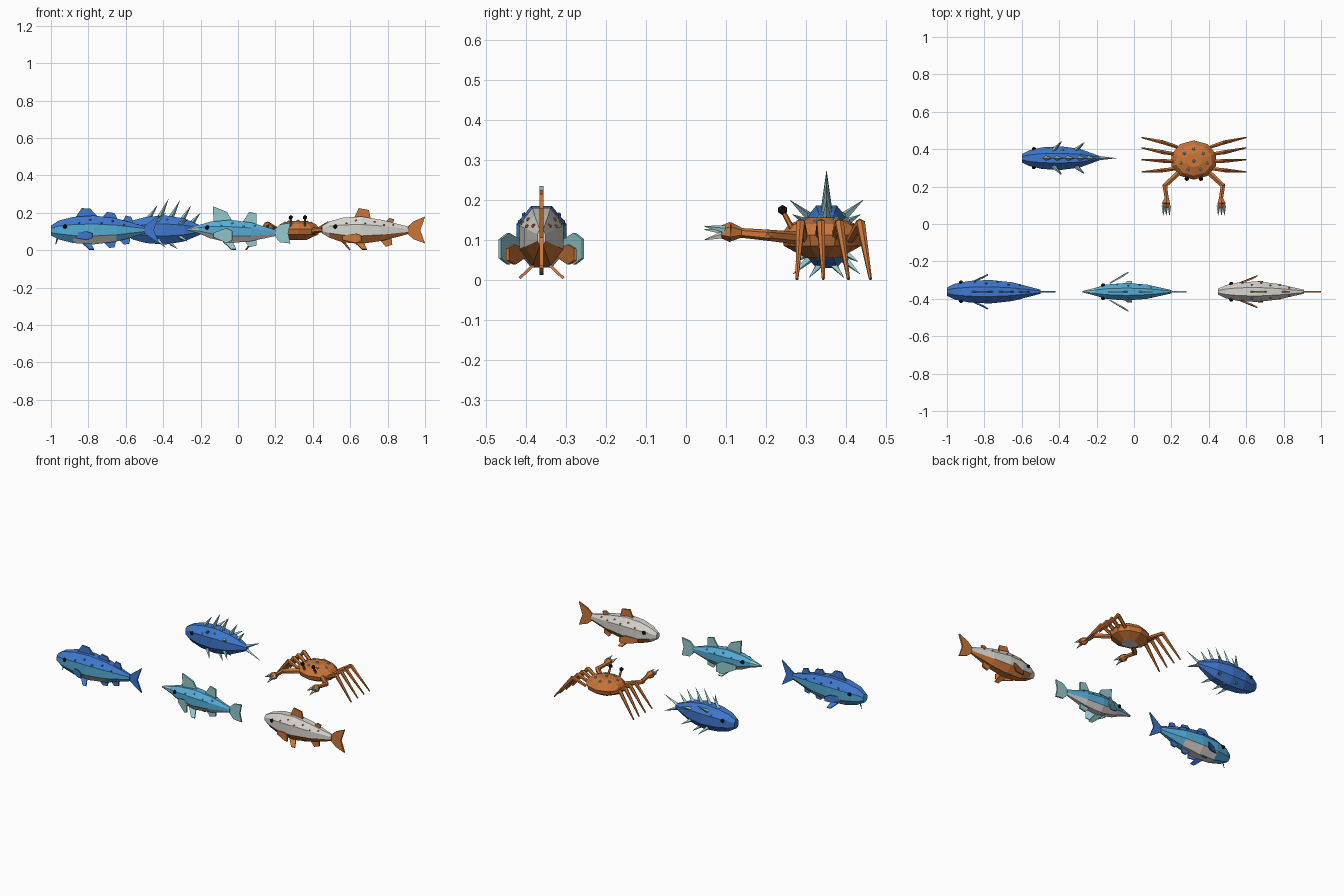
import bpy, bmesh, math
from mathutils import Vector, Matrix

if "Cube" in bpy.data.objects:
    bpy.data.objects.remove(bpy.data.objects["Cube"])


def mat(name, r, g, b):
    m = bpy.data.materials.new(name)
    m.diffuse_color = (r, g, b, 1)
    m.use_nodes = True
    m.node_tree.nodes["Principled BSDF"].inputs["Base Color"].default_value = m.diffuse_color
    return m


BLUE = mat("deep blue", 0.05, 0.19, 0.62)
SKY = mat("light blue", 0.09, 0.42, 0.68)
TEAL = mat("pale teal", 0.30, 0.59, 0.62)
PALE = mat("pale grey", 0.68, 0.66, 0.62)
ORANGE = mat("orange", 0.60, 0.18, 0.04)
BLACK = mat("black", 0.01, 0.01, 0.01)


def finish(name, bm, *mats):
    bmesh.ops.recalc_face_normals(bm, faces=bm.faces)
    me = bpy.data.meshes.new(name)
    bm.to_mesh(me)
    bm.free()
    for m in mats:
        me.materials.append(m)
    ob = bpy.data.objects.new(name, me)
    bpy.context.collection.objects.link(ob)
    return ob


def plate(name, pts, m, t=0.01):
    """Flat fin from an outline, thickened about its plane."""
    pts = [Vector(p) for p in pts]
    n = (pts[1] - pts[0]).cross(pts[-1] - pts[0]).normalized() * t / 2
    bm = bmesh.new()
    a = [bm.verts.new(p - n) for p in pts]
    b = [bm.verts.new(p + n) for p in pts]
    bm.faces.new(a)
    bm.faces.new(b)
    for i in range(len(pts)):
        j = (i + 1) % len(pts)
        bm.faces.new((a[i], a[j], b[j], b[i]))
    finish(name, bm, m)


def limb(name, pts, radii, m, sides=6):
    """Chain of tapered segments through the points."""
    bm = bmesh.new()
    for p, q, r0, r1 in zip(pts, pts[1:], radii, radii[1:]):
        p, q = Vector(p), Vector(q)
        d = q - p
        mx = Matrix.Translation((p + q) / 2) @ d.to_track_quat('Z', 'Y').to_matrix().to_4x4()
        bmesh.ops.create_cone(bm, cap_ends=True, segments=sides, radius1=r0,
                              radius2=r1, depth=d.length, matrix=mx)
    finish(name, bm, m)


def ball(name, c, r, m):
    bm = bmesh.new()
    bmesh.ops.create_icosphere(bm, subdivisions=1, radius=r, matrix=Matrix.Translation(c))
    finish(name, bm, m)


def surface(st, x, ang):
    """Point on the body skin at length x and angle from horizontal."""
    for a, b in zip(st, st[1:]):
        if a[0] <= x <= b[0]:
            f = (x - a[0]) / (b[0] - a[0])
            z, w, h = (a[i] + (b[i] - a[i]) * f for i in (1, 2, 3))
            c, s = math.cos(ang), math.sin(ang)
            k = 0.3827 / 0.9239
            r = 1 / max(abs(c), abs(s), (abs(c) + abs(s)) / (1 + k))
            return x, w * c * r, z + h * s * r


def body(name, st, cy, mats, rule):
    """Eight-sided hull: st rows are x, centre z, half width, half height."""
    k = 1 / math.cos(math.pi / 8)
    bm = bmesh.new()
    rings = [[bm.verts.new((x, cy + w * k * math.cos((i - .5) * math.pi / 4),
                            z + h * k * math.sin((i - .5) * math.pi / 4)))
              for i in range(8)] for x, z, w, h in st]
    for s in range(len(st) - 1):
        for i in range(8):
            j = (i + 1) % 8
            f = bm.faces.new((rings[s][i], rings[s][j], rings[s + 1][j], rings[s + 1][i]))
            f.material_index = rule(s, i)
    for ring, s in ((rings[0], 0), (rings[-1], len(st) - 2)):
        bm.faces.new(ring).material_index = rule(s, 0)
    finish(name, bm, *mats)


def flat_fin(name, cy, xz, m):
    plate(name, [(x, cy, z) for x, z in xz], m)


def paired_fins(pre, cy, x, z, reach, big, px, m):
    """Pectoral fins by the head and pelvic fins under the belly."""
    for s, side in ((1, "left"), (-1, "right")):
        plate(f"{pre}_{side}_pectoral_fin",
              [(x, cy + s * .045, z - .012), (x + .07, cy + s * reach * .8, z - big * .55),
               (x + .10, cy + s * reach, z - big * .35), (x + .10, cy + s * reach, z + big * .25),
               (x + .07, cy + s * reach * .8, z + big * .45), (x, cy + s * .045, z + .012)], m, .007)
        plate(f"{pre}_{side}_pelvic_fin",
              [(px, cy + s * .012, .045), (px + .05, cy + s * .012, .045),
               (px + .07, cy + s * .055, .004), (px + .045, cy + s * .055, .004)], m, .007)


def face_marks(pre, st, cy, eye_x, spots, ang, m, r=.007):
    for s in (1, -1):
        x, y, z = surface(st, eye_x, math.radians(18))
        ball(f"{pre}_eye", (x, cy + s * y, z), .013, BLACK)
        for i, sx in enumerate(spots):
            x, y, z = surface(st, sx, math.radians(ang + (8 if i % 2 else -8)))
            ball(f"{pre}_spot", (x, cy + s * y, z), r, m)


# --- big blue fish with chin whisker ---
CY = -.362
st = [(-1, .105, .022, .026), (-.96, .108, .042, .05), (-.88, .108, .058, .07),
      (-.77, .108, .063, .077), (-.65, .108, .05, .062), (-.5, .108, .011, .02)]
body("blue_fish_body", st, CY, (BLUE, SKY, PALE),
     lambda s, i: 0 if i in (1, 2, 3) else 2 if i in (5, 6, 7) and s in (2, 3) else 1)
flat_fin("blue_fish_front_dorsal", CY, [(-.87, .175), (-.835, .225), (-.79, .222), (-.75, .18)], BLUE)
flat_fin("blue_fish_middle_dorsal", CY, [(-.73, .17), (-.70, .205), (-.66, .198), (-.64, .16)], BLUE)
flat_fin("blue_fish_rear_dorsal", CY, [(-.62, .15), (-.60, .185), (-.57, .178), (-.555, .13)], BLUE)
flat_fin("blue_fish_front_anal", CY, [(-.72, .045), (-.69, .012), (-.66, .015), (-.65, .055)], BLUE)
flat_fin("blue_fish_rear_anal", CY, [(-.64, .06), (-.61, .03), (-.58, .035), (-.575, .08)], BLUE)
flat_fin("blue_fish_tail", CY, [(-.51, .095), (-.42, .035), (-.45, .108), (-.42, .19), (-.51, .122)], BLUE)
limb("blue_fish_whisker", [(-.965, CY, .065), (-.975, CY, .03)], [.005, .002], BLUE, 4)
paired_fins("blue_fish", CY, -.88, .08, .092, .045, -.84, BLUE)
face_marks("blue_fish", st, CY, -.925, (-.85, -.79, -.73, -.67, -.61), 38, BLUE)

# --- slim fish with pointed snout ---
st = [(-.275, .112, .004, .005), (-.21, .112, .02, .022), (-.15, .108, .038, .044),
      (-.04, .1, .047, .062), (.07, .098, .038, .05), (.2, .092, .009, .016)]
body("slim_fish_body", st, CY, (SKY, PALE, TEAL),
     lambda s, i: 1 if i in (5, 6, 7) else 2 if s == 0 else 0)
flat_fin("slim_fish_front_dorsal", CY, [(-.13, .145), (-.135, .235), (-.06, .205), (-.03, .155)], TEAL)
flat_fin("slim_fish_rear_dorsal", CY, [(.025, .15), (.06, .205), (.1, .195), (.1, .125)], TEAL)
flat_fin("slim_fish_anal", CY, [(.03, .055), (.06, .015), (.1, .025), (.1, .07)], TEAL)
flat_fin("slim_fish_tail", CY, [(.19, .08), (.225, .042), (.28, .036), (.268, .09),
                                (.28, .146), (.225, .138), (.19, .104)], TEAL)
paired_fins("slim_fish", CY, -.13, .082, .104, .08, -.08, TEAL)
face_marks("slim_fish", st, CY, -.165, (-.09, -.03, .03, .09), 38, SKY, .006)

# --- pale fish with orange belly ---
st = [(.45, .11, .016, .02), (.49, .11, .035, .044), (.56, .108, .05, .066),
      (.66, .107, .055, .073), (.77, .106, .042, .056), (.91, .106, .01, .02)]
body("pale_fish_body", st, CY, (PALE, ORANGE),
     lambda s, i: 1 if i in (5, 6, 7) and 0 < s < 5 else 0)
flat_fin("pale_fish_dorsal", CY, [(.62, .17), (.645, .225), (.70, .215), (.71, .165)], ORANGE)
flat_fin("pale_fish_small_dorsal", CY, [(.78, .145), (.81, .172), (.835, .165), (.825, .13)], ORANGE)
flat_fin("pale_fish_anal", CY, [(.76, .055), (.79, .018), (.825, .03), (.82, .075)], ORANGE)
flat_fin("pale_fish_tail", CY, [(.9, .092), (.94, .058), (1, .036), (.975, .106),
                                (1, .18), (.94, .155), (.9, .12)], ORANGE)
paired_fins("pale_fish", CY, .56, .066, .085, .05, .62, ORANGE)
face_marks("pale_fish", st, CY, .52, (.58, .63, .68, .73, .78, .83), 38, ORANGE, .006)

# --- spiny fish ---
SY = .352
st = [(-.6, .108, .022, .028), (-.56, .108, .042, .052), (-.49, .108, .058, .07),
      (-.39, .108, .063, .078), (-.29, .108, .05, .062), (-.18, .108, .01, .016)]
body("spiny_fish_body", st, SY, (BLUE,), lambda s, i: 0)
for x, tip in ((-.48, .24), (-.42, .277), (-.36, .268), (-.30, .24), (-.25, .2)):
    base = surface(st, x, math.pi / 2)[2]
    limb("spiny_fish_back_spine", [(x, SY, base - .012), (x + .05, SY, tip)], [.015, 0], TEAL, 4)
for s in (1, -1):
    for x, deg, ln in ((-.43, 42, .065), (-.31, 30, .045), (-.43, -45, .06), (-.31, -35, .045)):
        a = math.radians(deg)
        _, y, z = surface(st, x, a)
        limb("spiny_fish_side_spine",
             [(x, SY + s * y * .95, z), (x + .045, SY + s * (y + ln * math.cos(a)), z + ln * math.sin(a))],
             [.012, 0], TEAL, 4)
    limb("spiny_fish_belly_spine", [(-.36, SY + s * .02, .035), (-.32, SY + s * .045, .004)], [.01, 0], TEAL, 4)
    limb("spiny_fish_tail_spine", [(-.2, SY, .108 + s * .004), (-.09, SY, .108 + s * .055)], [.013, 0], TEAL, 4)
face_marks("spiny_fish", st, SY, -.535, (-.46, -.38, -.30), 38, TEAL, .006)

# --- crab ---
KX, KY = .32, .342
bm = bmesh.new()
shell = [(.055, .05), (.085, .115), (.112, .125), (.14, .1), (.156, .045)]  # z, radius
rings = [[bm.verts.new((KX + r * math.cos(i * math.pi / 5 + .314), KY + r * .84 * math.sin(i * math.pi / 5 + .314), z))
          for i in range(10)] for z, r in shell]
for a, b in zip(rings, rings[1:]):
    for i in range(10):
        bm.faces.new((a[i], a[i - 1], b[i - 1], b[i]))
bm.faces.new(rings[0]).material_index = 1
bm.faces.new(rings[-1])
finish("crab_shell", bm, ORANGE, PALE)
for x, y, z in ((0, .06, .148), (-.05, .035, .15), (.05, .035, .15), (0, -.005, .156), (-.07, -.015, .145),
                (.07, -.015, .145), (-.03, -.05, .148), (.035, -.05, .148)):
    ball("crab_shell_spot", (KX + x, KY + y, z), .009, TEAL)

for s in (1, -1):
    # walking legs: hip, knee, foot
    for hip, knee, foot in ((.07, .095, .12), (.03, .042, .065), (-.01, -.004, .002), (-.045, -.055, -.064)):
        limb("crab_leg", [(KX + s * .09, KY + hip, .1), (KX + s * .165, KY + knee, .143),
                          (KX + s * .278, KY + foot, .002)], [.01, .012, .004], ORANGE)
        ball("crab_knee", (KX + s * .165, KY + knee, .141), .012, ORANGE)
    # claw arm
    limb("crab_arm", [(KX + s * .08, .275, .105), (KX + s * .155, .205, .112), (KX + s * .145, .135, .118)],
         [.016, .014, .012], ORANGE)
    ball("crab_elbow", (KX + s * .155, .205, .112), .015, ORANGE)
    limb("crab_palm", [(KX + s * .145, .14, .118), (KX + s * .148, .11, .12), (KX + s * .15, .088, .12)],
         [.012, .025, .016], ORANGE)
    # pincers and thumb
    for dx, z0, z1, m in ((.012, .126, .134, TEAL), (-.002, .114, .1, PALE), (-.018, .122, .126, PALE)):
        limb("crab_pincer", [(KX + s * (.15 + dx), .098, z0), (KX + s * (.15 + dx * 1.1), .046, z1)],
             [.011, .001], m, 5)
    # eye on stalk
    limb("crab_eye_stalk", [(KX + s * .038, .265, .13), (KX + s * .038, .244, .17)], [.007, .006], ORANGE)
    ball("crab_eye", (KX + s * .038, .242, .175), .013, BLACK)
